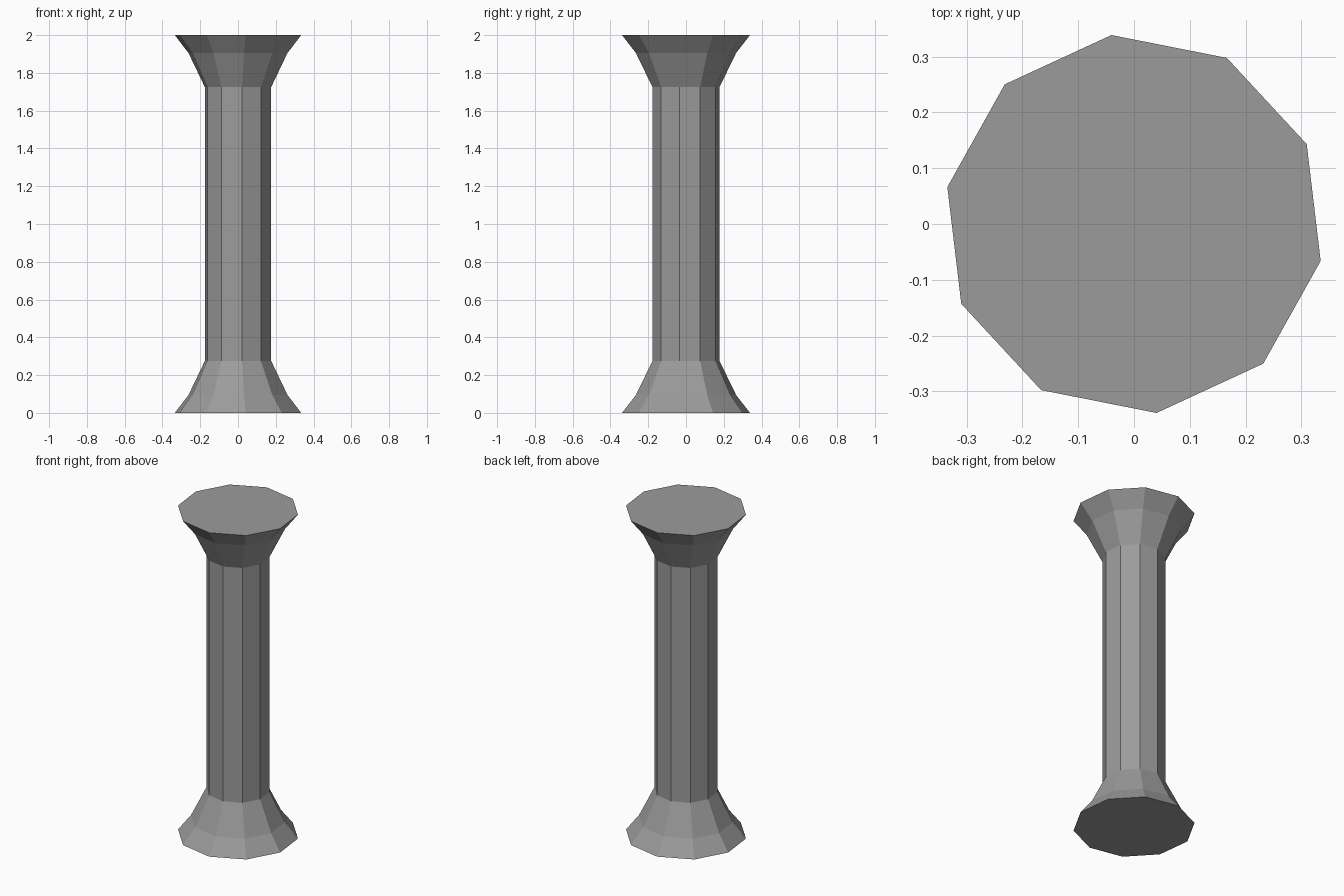
import bpy, bmesh, math

if "Cube" in bpy.data.objects:
    bpy.data.objects.remove(bpy.data.objects["Cube"])

SIDES = 10
PHASE = math.radians(-11.2)
# (radius, height): flared base, straight shaft, flared capital
half = [(0.341, 0.0), (0.267, 0.095), (0.179, 0.275)]
profile = half + [(r, 2.0 - z) for r, z in reversed(half)]

stone = bpy.data.materials.new("grey stone")
stone.diffuse_color = (0.33, 0.33, 0.33, 1)
stone.use_nodes = True
stone.node_tree.nodes["Principled BSDF"].inputs["Base Color"].default_value = stone.diffuse_color

bm = bmesh.new()
rings = []
for r, z in profile:
    rings.append([bm.verts.new((r * math.cos(PHASE + i * math.tau / SIDES),
                                r * math.sin(PHASE + i * math.tau / SIDES), z))
                  for i in range(SIDES)])

# side walls
for a, b in zip(rings, rings[1:]):
    for i in range(SIDES):
        j = (i + 1) % SIDES
        bm.faces.new((a[i], a[j], b[j], b[i]))

# end caps
bm.faces.new(rings[0][::-1])
bm.faces.new(rings[-1])

mesh = bpy.data.meshes.new("column")
bm.to_mesh(mesh)
bm.free()
mesh.materials.append(stone)
bpy.context.collection.objects.link(bpy.data.objects.new("column", mesh))
